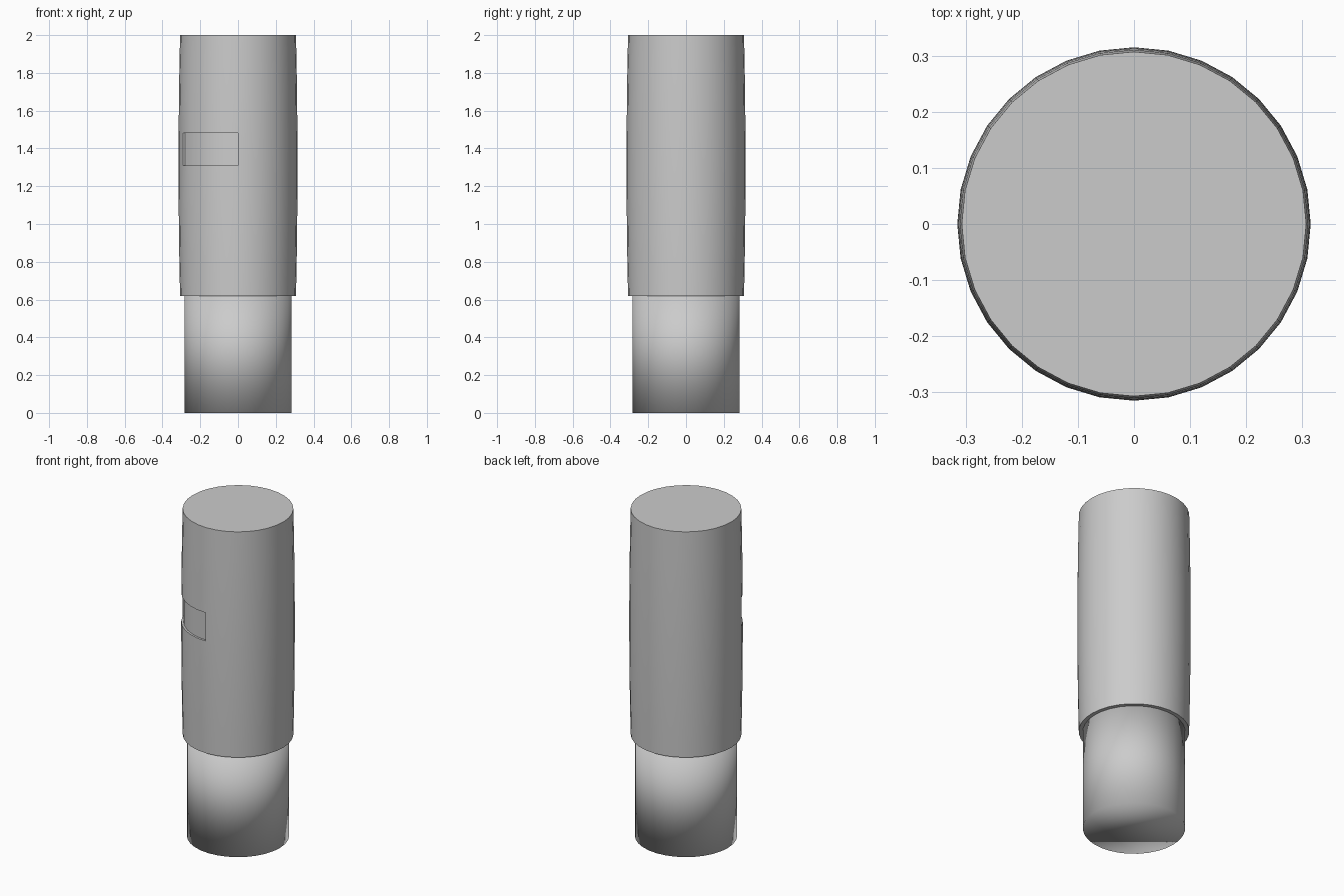
import bpy, bmesh, math

if "Cube" in bpy.data.objects:
    bpy.data.objects.remove(bpy.data.objects["Cube"])

SIDES = 32
SEAM = 0.62      # height where the cap meets the body

grey = bpy.data.materials.new("plain grey")
grey.use_nodes = True
colour = (0.6, 0.6, 0.6, 1)
grey.diffuse_color = colour
grey.node_tree.nodes["Principled BSDF"].inputs["Base Color"].default_value = colour


def turned(name, profile):
    """Closed turned solid from (radius, height) pairs; returns object, bmesh and side faces by row."""
    bm = bmesh.new()
    rings = []
    for r, z in profile:
        angles = [2 * math.pi * i / SIDES for i in range(SIDES)]
        rings.append([bm.verts.new((r * math.cos(a), r * math.sin(a), z)) for a in angles])
    rows = []
    for low, high in zip(rings, rings[1:]):
        rows.append([bm.faces.new((low[i], low[(i + 1) % SIDES], high[(i + 1) % SIDES], high[i]))
                     for i in range(SIDES)])
    bm.faces.new(rings[0][::-1])
    bm.faces.new(rings[-1])
    obj = bpy.data.objects.new(name, bpy.data.meshes.new(name))
    bpy.context.collection.objects.link(obj)
    obj.data.materials.append(grey)
    return obj, bm, rows


def finish(obj, bm):
    bmesh.ops.recalc_face_normals(bm, faces=bm.faces)
    bm.to_mesh(obj.data)
    bm.free()
    bpy.ops.object.select_all(action="DESELECT")
    obj.select_set(True)
    bpy.context.view_layer.objects.active = obj


# Lower body, softly shaded over its bottom rim
body, bm, _ = turned("body", [(0.284, 0), (0.284, SEAM + 0.02)])
finish(body, bm)
bpy.ops.object.shade_smooth()

# Slightly barrelled cap
ROWS = 8
profile = []
for i in range(ROWS + 1):
    t = i / ROWS
    profile.append((0.307 + 0.008 * (1 - (2 * t - 1) ** 2), SEAM + (2 - SEAM) * t))
cap, bm, rows = turned("cap", profile)

# Shallow window sunk into the cap, one row high, on the front right
window = rows[4][18:24]
result = bmesh.ops.extrude_face_region(bm, geom=window)
bmesh.ops.delete(bm, geom=window, context="FACES_ONLY")
for v in result["geom"]:
    if isinstance(v, bmesh.types.BMVert):
        v.co.x *= 0.962
        v.co.y *= 0.962
finish(cap, bm)
bpy.ops.object.shade_smooth_by_angle(angle=math.radians(30))
